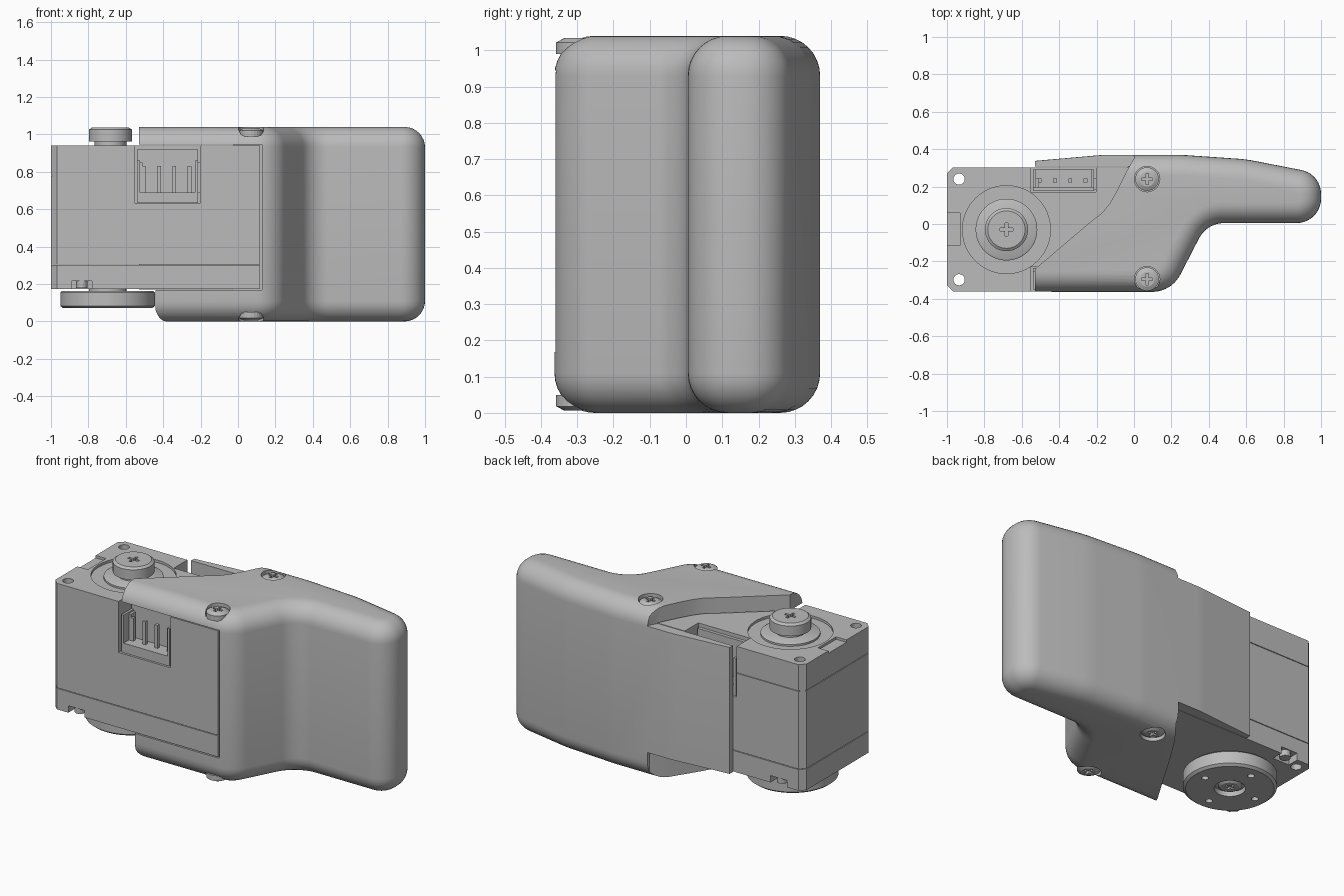
import bpy, bmesh, math
from mathutils import Vector

cube = bpy.data.objects.get("Cube")
if cube:
    bpy.data.objects.remove(cube, do_unlink=True)

grey = bpy.data.materials.new("plain grey")
grey.use_nodes = True
grey.diffuse_color = (0.5, 0.5, 0.5, 1)
grey.node_tree.nodes["Principled BSDF"].inputs["Base Color"].default_value = (0.5, 0.5, 0.5, 1)


def loft(name, rings):
    """Closed solid through rings that all have the same number of points."""
    bm = bmesh.new()
    loops = [[bm.verts.new(p) for p in ring] for ring in rings]
    n = len(loops[0])
    for a, b in zip(loops, loops[1:]):
        for i in range(n):
            j = (i + 1) % n
            bm.faces.new((a[i], a[j], b[j], b[i]))
    bm.faces.new(loops[0][::-1])
    bm.faces.new(loops[-1])
    bmesh.ops.recalc_face_normals(bm, faces=bm.faces)
    mesh = bpy.data.meshes.new(name)
    bm.to_mesh(mesh)
    bm.free()
    mesh.materials.append(grey)
    ob = bpy.data.objects.new(name, mesh)
    bpy.context.collection.objects.link(ob)
    return ob


def prism(name, pts, z0, z1):
    return loft(name, [[(x, y, z) for x, y in pts] for z in (z0, z1)])


def box(name, x0, x1, y0, y1, z0, z1):
    return prism(name, [(x0, y0), (x1, y0), (x1, y1), (x0, y1)], z0, z1)


def turned(name, x, y, profile, sides=48):
    """Solid of revolution about z from (radius, height) pairs."""
    steps = [math.tau * i / sides for i in range(sides)]
    return loft(name, [[(x + r * math.cos(a), y + r * math.sin(a), z) for a in steps]
                       for r, z in profile])


def disc(name, x, y, r, z0, z1, sides=32):
    return turned(name, x, y, [(r, z0), (r, z1)], sides)


def activate(ob):
    bpy.ops.object.select_all(action='DESELECT')
    ob.select_set(True)
    bpy.context.view_layer.objects.active = ob


def cut(ob, *cutters):
    for c in cutters:
        mod = ob.modifiers.new("cut", 'BOOLEAN')
        mod.operation = 'DIFFERENCE'
        mod.solver = 'EXACT'
        mod.object = c
        activate(ob)
        bpy.ops.object.modifier_apply(modifier=mod.name)
        bpy.data.objects.remove(c, do_unlink=True)


def smooth(ob):
    activate(ob)
    bpy.ops.object.shade_smooth_by_angle(angle=math.radians(32))


def fillet(corners, steps=10):
    """Round each (x, y, radius) corner of a polygon."""
    out = []
    for i, (x, y, r) in enumerate(corners):
        p = Vector((x, y))
        if r == 0:
            out.append(p)
            continue
        a = (Vector(corners[i - 1][:2]) - p).normalized()
        b = (Vector(corners[(i + 1) % len(corners)][:2]) - p).normalized()
        half = a.angle(b) / 2
        centre = p + (a + b).normalized() * (r / math.sin(half))
        start = p + a * (r / math.tan(half)) - centre
        end = p + b * (r / math.tan(half)) - centre
        turn = math.atan2(start.x * end.y - start.y * end.x, start.dot(end))
        for k in range(steps + 1):
            t = turn * k / steps
            out.append(centre + Vector((start.x * math.cos(t) - start.y * math.sin(t),
                                        start.x * math.sin(t) + start.y * math.cos(t))))
    return out


def inset(pts, d):
    out = []
    for i, p in enumerate(pts):
        e1 = (p - pts[i - 1]).normalized()
        e2 = (pts[(i + 1) % len(pts)] - p).normalized()
        n1, n2 = Vector((-e1.y, e1.x)), Vector((-e2.y, e2.x))
        out.append(p + (n1 + n2) * (d / (1 + n1.dot(n2))))
    return out


# Grip shell: bent outline with rounded upper and lower rims
H, R = 1.04, 0.11
outline = fillet([(-0.9, -0.363, 0), (0.2, -0.363, 0.17), (0.39, 0.005, 0.15),
                  (1.0, 0.005, 0.13), (1.0, 0.268, 0.13), (0.6, 0.346, 0.8),
                  (0.25, 0.37, 0.8), (-0.16, 0.37, 0.8), (-0.9, 0.305, 0)])
arc = [(R * (1 - math.sin(t)), R * (1 - math.cos(t)))
       for t in (math.pi / 2 * k / 8 for k in range(9))]
levels = arc + [(d, H - z) for d, z in reversed(arc)]
shell = loft("grip_shell", [[(p.x, p.y, z) for p in inset(outline, d)] for d, z in levels])

top_edge = [(-0.54, -0.25), (-0.235, 0.01), (-0.17, 0.06), (-0.13, 0.11), (-0.09, 0.18),
            (-0.04, 0.28), (0.0, 0.35), (0.0, 0.5)]
low_edge = [(-0.44, -0.5), (-0.44, -0.35), (-0.3, -0.12), (-0.15, 0.13), (-0.06, 0.27),
            (0.0, 0.35), (0.0, 0.5)]
cut(shell,
    box("end_cutter", -2, -0.53, -1, 1, -1, 2),
    box("servo_cutter", -2, 0.128, -1, 0.307, 0.168, 0.945),
    prism("top_cutter", top_edge + [(-2, 0.5), (-2, -0.25)], 0.94, 2),
    prism("low_cutter", low_edge + [(-2, 0.5), (-2, -0.5)], -1, 0.172))

# Screws in counterbores, on both flat sides of the shell
for y, place in ((0.24, "back"), (-0.295, "front")):
    for up, side in ((True, "upper"), (False, "lower")):
        def z(h):
            return H - h if up else h
        cut(shell, disc("bore", 0.07, y, 0.068, z(0.045), z(-0.1)))
        screw = turned(f"{side}_{place}_screw", 0.07, y,
                       [(0.063, z(0.05)), (0.063, z(0.018)), (0.04, z(0.006))], 24)
        cut(screw, box("slot", 0.04, 0.10, y - 0.007, y + 0.007, z(0.025), z(-0.1)),
            box("slot", 0.063, 0.077, y - 0.03, y + 0.03, z(0.025), z(-0.1)))
smooth(shell)

# Servo case in two stacked pieces with a seam
X0, X1, Y0, Y1 = -1.0, 0.118, -0.36, 0.302
C = 0.032
plan = [(X0 + C, Y0), (X1, Y0), (X1, Y1), (X0 + C, Y1), (X0, Y1 - C), (X0, Y0 + C)]
cover = prism("servo_bottom_cover", plan, 0.173, 0.301)
body = prism("servo_body", plan, 0.305, 0.94)

for part in (cover, body):
    cut(part, *[disc("bolt_hole", -0.935, y, 0.03, 0, 2, 24) for y in (0.24, -0.298)])

AX, AY = -0.682, -0.03
cut(body,
    box("socket_cutter", -0.552, -0.203, -1, -0.23, 0.63, 2),
    box("socket_cutter", -0.552, -0.203, 0.172, 1, 0.63, 2),
    box("tab_cutter", -2, -0.93, -0.115, 0.06, 0.925, 2),
    box("seam_cutter", -2, X0 + 0.006, -1, 1, 0.777, 0.781),
    box("seam_cutter", -2, 1, Y1 - 0.006, 1, 0.777, 0.781),
    disc("bearing_cutter", AX, AY, 0.235, 0.925, 2, 64))
cut(cover, box("notch_cutter", -0.89, -0.78, -1, -0.29, 0, 0.215),
    box("notch_cutter", -0.89, -0.78, 0.232, 1, 0, 0.215))

for s, side in ((-1, "front"), (1, "back")):
    # Cable sockets: side walls, sill, inner panel and pins
    face = Y0 if s < 0 else Y1

    def socket_box(name, x0, x1, near, far, z0, z1):
        ys = sorted((face - s * near, face - s * far))
        return box(f"{side}_socket_{name}", x0, x1, ys[0], ys[1], z0, z1)
    socket_box("sill", -0.54, -0.215, 0.01, 0.12, 0.632, 0.69)
    socket_box("panel", -0.54, -0.215, 0.105, 0.125, 0.64, 0.92)
    for x, end in ((-0.54, "right"), (-0.23, "left")):
        socket_box(end + "_wall", x, x + 0.015, 0.01, 0.12, 0.632, 0.86)
        socket_box(end + "_lug", x, x + 0.03, 0.06, 0.12, 0.69, 0.85)
    for k in range(4):
        x = -0.505 + 0.082 * k
        socket_box(f"pin_{k + 1}", x - 0.01, x + 0.01, 0.06, 0.08, 0.68, 0.83)
    # Small case screw inside each lower notch
    disc(f"{side}_case_screw", -0.835, face - s * 0.035, 0.03, 0.18, 0.22, 20)

# Upper bearing ring and knob with a cross slot
smooth(turned("bearing_ring", AX, AY, [(0.165, 0.92), (0.165, 0.936), (0.155, 0.942)]))
disc("knob_neck", AX, AY, 0.085, 0.93, 0.97)
knob = turned("knob", AX, AY, [(0.115, 0.963), (0.115, 1.025), (0.1, 1.036)])
cut(knob, box("slot", AX - 0.035, AX + 0.035, AY - 0.008, AY + 0.008, 1.02, 2),
    box("slot", AX - 0.008, AX + 0.008, AY - 0.035, AY + 0.035, 1.02, 2))
smooth(knob)

# Lower output horn with four holes and a centre screw
HX = -0.697
horn = turned("output_horn", HX, AY,
              [(0.238, 0.071), (0.253, 0.083), (0.253, 0.155), (0.245, 0.163)], 64)
cut(horn, disc("recess", HX, AY, 0.085, -1, 0.1),
    *[disc("horn_hole", HX + 0.175 * math.cos(a), AY + 0.175 * math.sin(a), 0.019, -1, 1, 16)
      for a in (math.pi / 2 * k for k in range(4))])
smooth(horn)
disc("horn_hub", HX, AY, 0.1, 0.155, 0.18)
horn_screw = turned("horn_screw", HX, AY, [(0.05, 0.078), (0.065, 0.088), (0.065, 0.11)])
cut(horn_screw, box("slot", HX - 0.03, HX + 0.03, AY - 0.007, AY + 0.007, 0, 0.09),
    box("slot", HX - 0.007, HX + 0.007, AY - 0.03, AY + 0.03, 0, 0.09))
